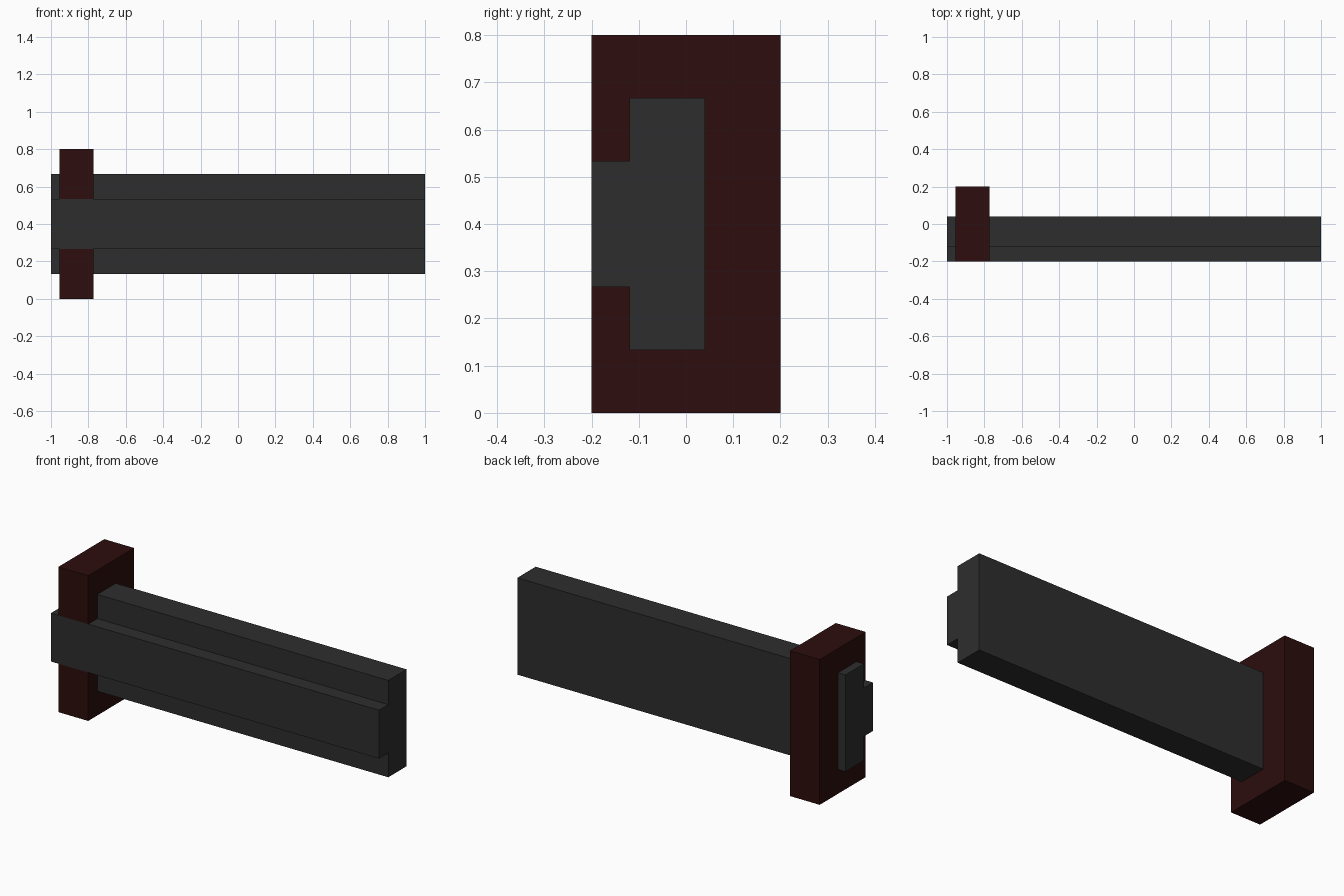
import bpy, bmesh

if "Cube" in bpy.data.objects:
    bpy.data.objects.remove(bpy.data.objects["Cube"])


def extrude_profile(name, profile, x0, x1, color):
    """Extrude a (y, z) outline along x into a closed solid."""
    bm = bmesh.new()
    face = bm.faces.new([bm.verts.new((x0, y, z)) for y, z in profile])
    ext = bmesh.ops.extrude_face_region(bm, geom=[face], use_keep_orig=True)
    verts = [g for g in ext["geom"] if isinstance(g, bmesh.types.BMVert)]
    bmesh.ops.translate(bm, verts=verts, vec=(x1 - x0, 0, 0))
    bmesh.ops.recalc_face_normals(bm, faces=bm.faces)
    mesh = bpy.data.meshes.new(name)
    bm.to_mesh(mesh)
    bm.free()
    mat = bpy.data.materials.new(name + "_color")
    mat.diffuse_color = (*color, 1)
    mat.use_nodes = True
    mat.node_tree.nodes["Principled BSDF"].inputs["Base Color"].default_value = mat.diffuse_color
    mesh.materials.append(mat)
    obj = bpy.data.objects.new(name, mesh)
    bpy.context.collection.objects.link(obj)
    return obj


def mirror_z(half, mid=0.4):
    """Complete an upper half outline with its mirror image below mid height."""
    return half + [(y, 2 * mid - z) for y, z in reversed(half)]


# T-shaped outline shared by the rail and the slot it runs through
tee = [(-0.2, 0.5333), (-0.12, 0.5333), (-0.12, 0.6667), (0.04, 0.6667)]

# Long rail
extrude_profile("rail", mirror_z(tee), -1.0, 1.0, (0.027, 0.027, 0.027))

# Upright block with a matching slot open to the front
block_half = [(0.2, 0.8), (-0.2, 0.8)] + tee
extrude_profile("end_block", mirror_z(block_half), -0.955, -0.773,
                (0.026, 0.004, 0.004))
